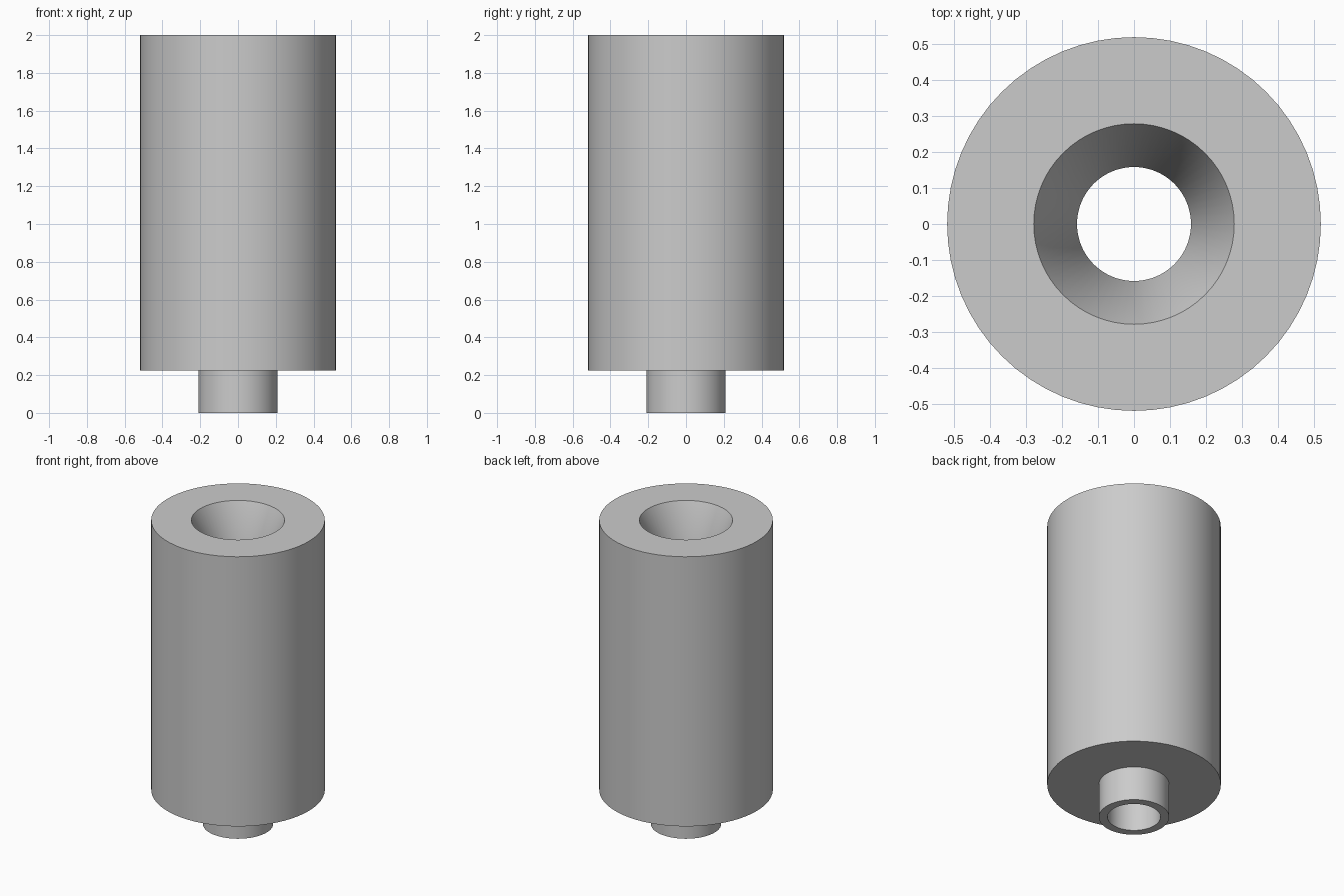
import bpy, bmesh, math

cube = bpy.data.objects.get("Cube")
if cube:
    bpy.data.objects.remove(cube, do_unlink=True)

SIDES = 64
BODY_R, STEM_R, BORE_R, MOUTH_R = 0.518, 0.21, 0.158, 0.278
HEIGHT, STEM_H, FUNNEL_DEPTH = 2.0, 0.225, 0.28

grey = bpy.data.materials.new("plain grey")
grey.use_nodes = True
colour = (0.6, 0.6, 0.6, 1)
grey.diffuse_color = colour
grey.node_tree.nodes["Principled BSDF"].inputs["Base Color"].default_value = colour


def lathe(name, profile):
    """Turn a closed (radius, height) outline around the z axis."""
    bm = bmesh.new()
    rings = []
    for r, z in profile:
        rings.append([bm.verts.new((r * math.cos(a), r * math.sin(a), z))
                      for a in (math.tau * i / SIDES for i in range(SIDES))])
    for low, high in zip(rings, rings[1:] + rings[:1]):
        for i in range(SIDES):
            j = (i + 1) % SIDES
            bm.faces.new((low[i], low[j], high[j], high[i]))
    bmesh.ops.recalc_face_normals(bm, faces=bm.faces)
    mesh = bpy.data.meshes.new(name)
    bm.to_mesh(mesh)
    bm.free()
    mesh.materials.append(grey)
    obj = bpy.data.objects.new(name, mesh)
    bpy.context.collection.objects.link(obj)
    bpy.ops.object.select_all(action='DESELECT')
    obj.select_set(True)
    bpy.context.view_layer.objects.active = obj
    bpy.ops.object.shade_smooth_by_angle(angle=math.radians(30))
    return obj


# Stem, wide body, funnel mouth and straight bore in one turned piece
lathe("hollow_body_with_stem", [
    (BORE_R, 0),
    (STEM_R, 0),
    (STEM_R, STEM_H),
    (BODY_R, STEM_H),
    (BODY_R, HEIGHT),
    (MOUTH_R, HEIGHT),
    (BORE_R, HEIGHT - FUNNEL_DEPTH),
])
